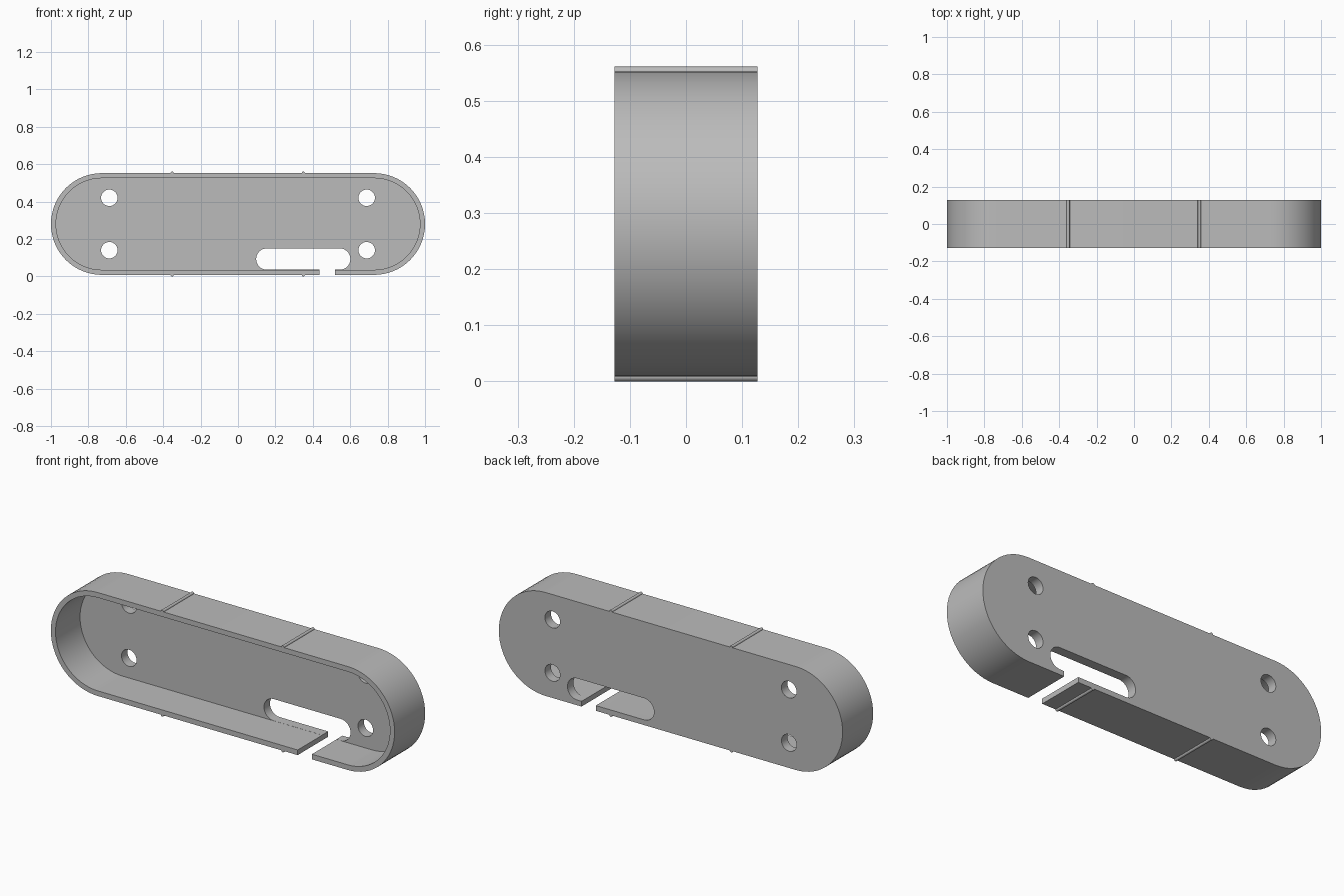
import bpy, bmesh
from math import sin, cos, pi

cube = bpy.data.objects.get("Cube")
if cube:
    bpy.data.objects.remove(cube, do_unlink=True)

LENGTH, DEPTH, RADIUS = 2.0, 0.254, 0.272
WALL, BACK = 0.027, 0.05
MID_Z = 0.2805
FRONT, REAR = -DEPTH / 2, DEPTH / 2

grey = bpy.data.materials.new("plain_grey")
grey.use_nodes = True
colour = (0.5, 0.5, 0.5, 1)
grey.diffuse_color = colour
grey.node_tree.nodes["Principled BSDF"].inputs["Base Color"].default_value = colour


def stadium(cx, cz, half_length, radius, steps=32):
    """Outline in x and z with a rounded end on each side."""
    pts = []
    for side, start in ((1, -pi / 2), (-1, pi / 2)):
        for i in range(steps + 1):
            a = start + pi * i / steps
            pts.append((cx + side * (half_length - radius) + radius * cos(a),
                        cz + radius * sin(a)))
    return pts


def circle(cx, cz, radius, steps=32):
    return [(cx + radius * cos(2 * pi * i / steps), cz + radius * sin(2 * pi * i / steps))
            for i in range(steps)]


def extrude(name, outline, y0, y1):
    """Solid prism of an x-z outline between two depths."""
    bm = bmesh.new()
    face = bm.faces.new([bm.verts.new((x, y0, z)) for x, z in outline])
    grown = bmesh.ops.extrude_face_region(bm, geom=[face])["geom"]
    moved = [v for v in grown if isinstance(v, bmesh.types.BMVert)]
    bmesh.ops.translate(bm, verts=moved, vec=(0, y1 - y0, 0))
    bmesh.ops.recalc_face_normals(bm, faces=bm.faces)
    mesh = bpy.data.meshes.new(name)
    bm.to_mesh(mesh)
    bm.free()
    mesh.materials.append(grey)
    obj = bpy.data.objects.new(name, mesh)
    bpy.context.collection.objects.link(obj)
    return obj


def activate(obj):
    bpy.ops.object.select_all(action="DESELECT")
    obj.select_set(True)
    bpy.context.view_layer.objects.active = obj


def cut(target, cutter):
    """Subtract the cutter, then discard it."""
    cutter.hide_render = True
    mod = target.modifiers.new("cut", "BOOLEAN")
    mod.operation, mod.solver, mod.object = "DIFFERENCE", "EXACT", cutter
    activate(target)
    bpy.ops.object.modifier_apply(modifier=mod.name)
    bpy.data.objects.remove(cutter, do_unlink=True)


# Housing: an open-fronted tray with rounded ends
tray = extrude("tray", stadium(0, MID_Z, LENGTH / 2, RADIUS), FRONT, REAR)
cut(tray, extrude("hollow", stadium(0, MID_Z, LENGTH / 2 - WALL, RADIUS - WALL),
                  FRONT - 0.1, REAR - BACK))

# Four screw holes through the back plate
for x in (-0.688, 0.688):
    for z in (MID_Z - 0.14, MID_Z + 0.14):
        cut(tray, extrude("screw_hole", circle(x, z, 0.044), 0, REAR + 0.1))

# Long slot in the back plate, just above the lower wall
slot_radius = 0.057
slot_z = MID_Z - RADIUS + WALL + slot_radius + 0.0005
cut(tray, extrude("slot", stadium(0.349, slot_z, 0.252, slot_radius, 16), 0, REAR + 0.1))

# Gap through the lower wall, opening into the slot
gap = [(0.436, -0.1), (0.519, -0.1), (0.519, slot_z), (0.436, slot_z)]
cut(tray, extrude("gap", gap, FRONT - 0.1, REAR + 0.1))

activate(tray)
bpy.ops.object.shade_smooth_by_angle(angle=pi / 6)

# Small ridges across the top and bottom walls
for x, side in ((-0.352, "right"), (0.349, "left")):
    for sign, level in ((1, "top"), (-1, "bottom")):
        ridge = extrude(f"{level}_{side}_ridge",
                        circle(x, MID_Z + sign * RADIUS, 0.0085, 12), FRONT, REAR)
        activate(ridge)
        bpy.ops.object.shade_smooth_by_angle(angle=pi / 5)
